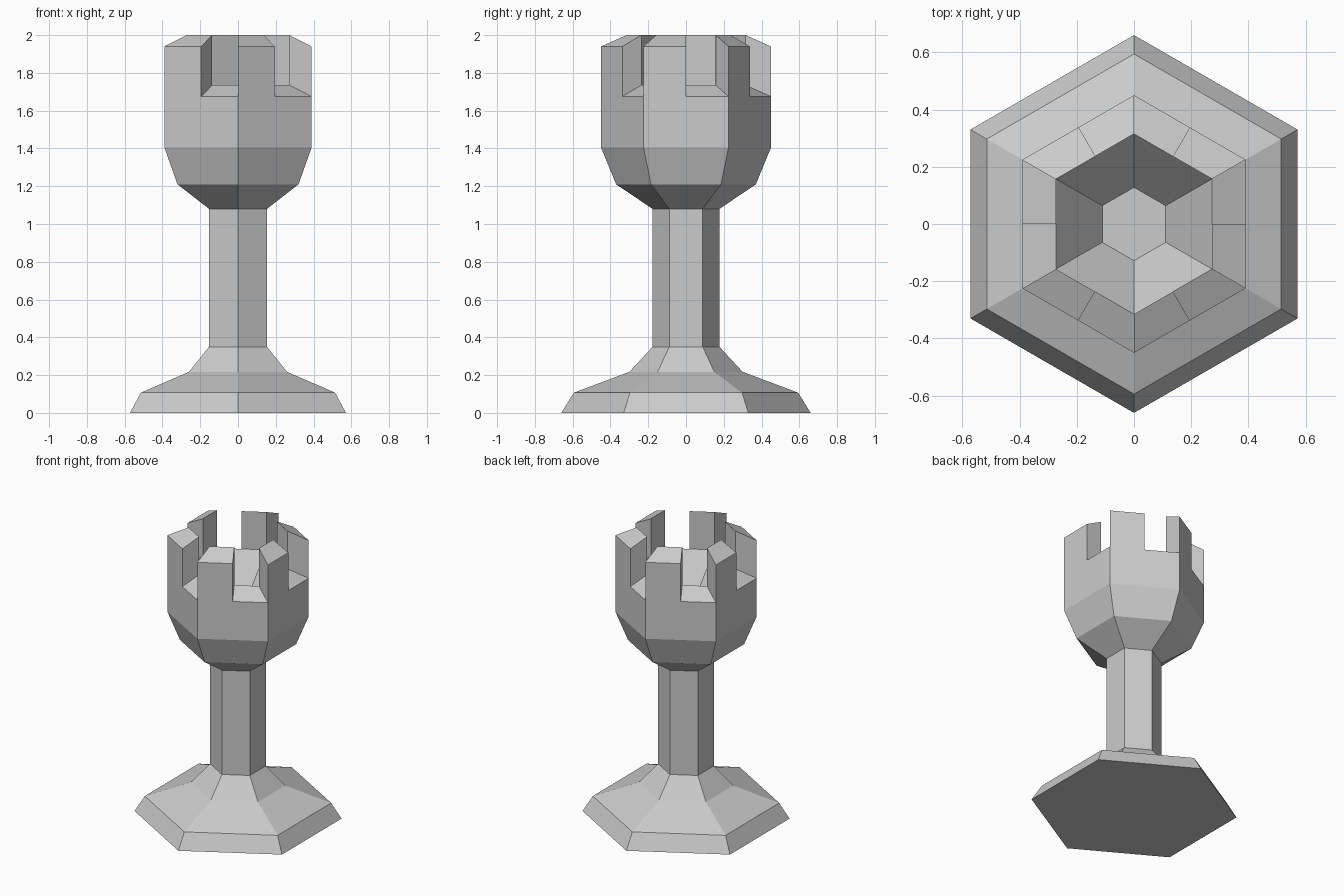
import bpy, bmesh, math

if "Cube" in bpy.data.objects:
    bpy.data.objects.remove(bpy.data.objects["Cube"])


def build_ring(bm, radius, z):
    # Hexagon ring with edge midpoints, corners at +/-y
    ring = []
    for i in range(12):
        a = math.radians(30 + 30 * i)
        r = radius if i % 2 == 0 else radius * math.cos(math.radians(30))
        ring.append(bm.verts.new((r * math.cos(a), r * math.sin(a), z)))
    return ring


def bridge(bm, lower, upper):
    return [bm.faces.new((lower[i], lower[(i + 1) % 12],
                          upper[(i + 1) % 12], upper[i])) for i in range(12)]


# Profile of corner radius and height: foot, stem, cup, rim, bowl
profile = [(0.66, 0.0), (0.594, 0.107), (0.30, 0.217), (0.177, 0.35),
           (0.177, 1.08), (0.37, 1.21), (0.45, 1.405), (0.45, 1.675),
           (0.315, 1.735), (0.128, 1.51)]
RIM = 7

bm = bmesh.new()
rings = [build_ring(bm, r, z) for r, z in profile]
bands = [bridge(bm, a, b) for a, b in zip(rings, rings[1:])]
bm.faces.new(rings[0][::-1])
bm.faces.new(rings[-1])

# Battlements: raise every other half side of the rim
raised = bmesh.ops.extrude_discrete_faces(bm, faces=bands[RIM][0::2])["faces"]
verts = list({v for f in raised for v in f.verts})
bmesh.ops.translate(bm, verts=verts, vec=(0, 0, 0.265))

# Clean flat sides and fix normals
bmesh.ops.remove_doubles(bm, verts=bm.verts[:], dist=0.0001)
bmesh.ops.recalc_face_normals(bm, faces=bm.faces[:])
bmesh.ops.dissolve_limit(bm, angle_limit=math.radians(0.5),
                         verts=bm.verts[:], edges=bm.edges[:])

mesh = bpy.data.meshes.new("tower_piece")
bm.to_mesh(mesh)
bm.free()
obj = bpy.data.objects.new("tower_piece", mesh)
bpy.context.collection.objects.link(obj)
